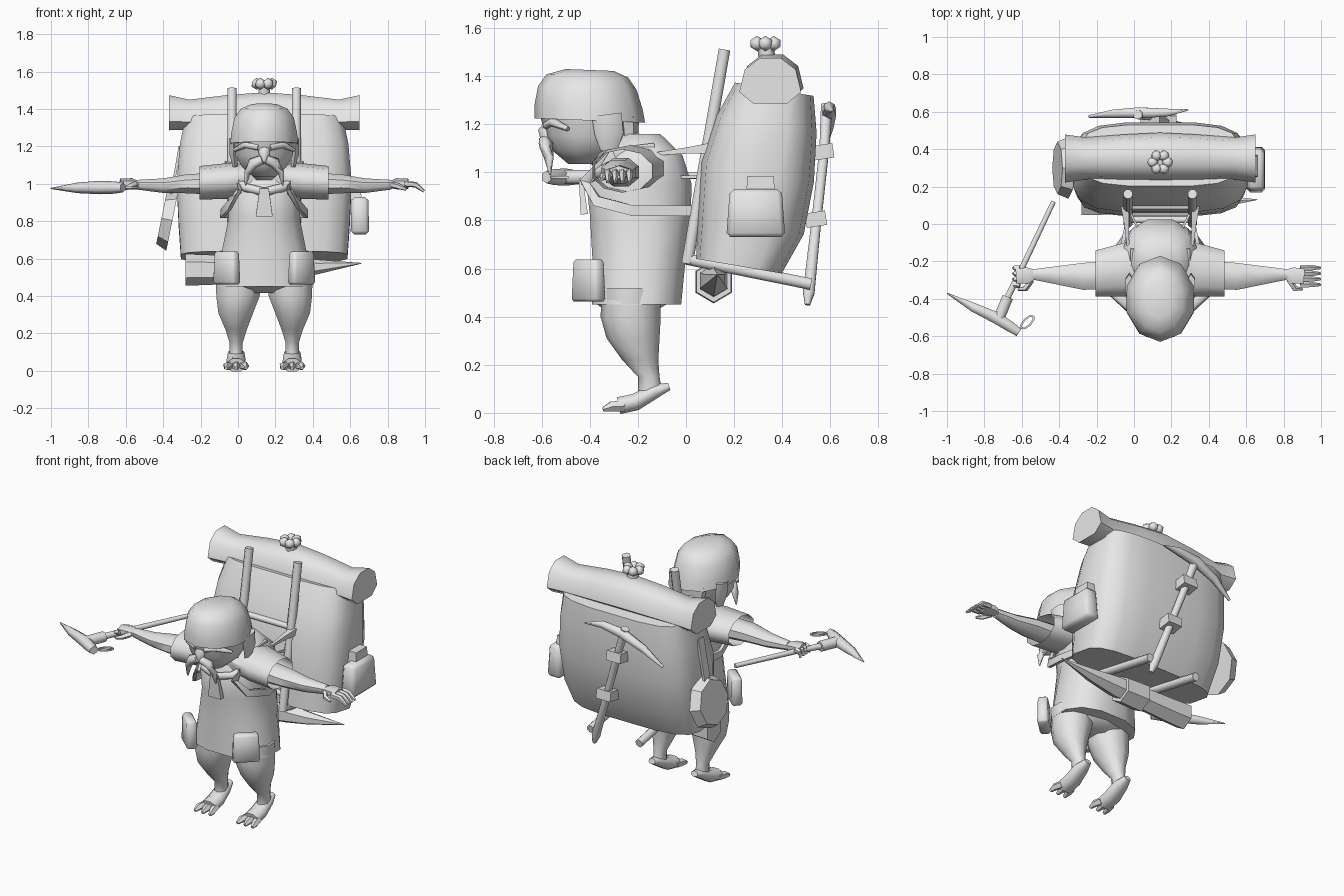
import bpy, bmesh, math
from mathutils import Vector, Matrix

cube = bpy.data.objects.get("Cube")
if cube:
    bpy.data.objects.remove(cube, do_unlink=True)

grey = bpy.data.materials.new("plain grey")
grey.use_nodes = True
grey.diffuse_color = (0.8, 0.8, 0.8, 1)
grey.node_tree.nodes["Principled BSDF"].inputs["Base Color"].default_value = grey.diffuse_color

MID = 0.14  # the figure's own centre line; all x below are measured from it
SIDES = ((1, "left"), (-1, "right"))


def add(name, bm, sharp=50):
    """Turn a bmesh into a finished object."""
    bmesh.ops.translate(bm, verts=bm.verts, vec=(MID, 0, 0))
    bmesh.ops.recalc_face_normals(bm, faces=bm.faces)
    mesh = bpy.data.meshes.new(name)
    bm.to_mesh(mesh)
    bm.free()
    mesh.materials.append(grey)
    obj = bpy.data.objects.new(name, mesh)
    bpy.context.collection.objects.link(obj)
    bpy.ops.object.select_all(action='DESELECT')
    bpy.context.view_layer.objects.active = obj
    obj.select_set(True)
    bpy.ops.object.shade_smooth_by_angle(angle=math.radians(sharp))


def skin(name, loops, cap=True, sharp=50):
    """Bridge a series of equal point loops."""
    bm = bmesh.new()
    rings = [[bm.verts.new(p) for p in loop] for loop in loops]
    n = len(rings[0])
    for low, high in zip(rings, rings[1:]):
        for i in range(n):
            j = (i + 1) % n
            bm.faces.new((low[i], low[j], high[j], high[i]))
    if cap:
        bm.faces.new(rings[0])
        bm.faces.new(rings[-1])
    add(name, bm, sharp)


def power(value, e):
    return math.copysign(abs(value) ** e, value)


def loft(name, axis, rings, n=10, e=1.0, tilt=0.0, wedge=0.0, cap=True):
    """Rings are (position on axis, centre u, centre v, radius u, radius v)."""
    loops = []
    for t, u, v, ru, rv in rings:
        loop = []
        for i in range(n):
            a = math.tau * (i + 0.5) / n
            du, dv = ru * power(math.cos(a), e), rv * power(math.sin(a), e)
            du *= 1 - wedge * math.sin(a)
            if axis == 'z':
                loop.append(Vector((u + du, v + dv, t + tilt * dv)))
            else:
                loop.append(Vector((t, u + du, v + dv)))
        loops.append(loop)
    skin(name, loops, cap)


def tube(name, points, radii, n=6, flat=1.0):
    """Sweep a ring along points; flat scales the upright radius."""
    pts = [Vector(p) for p in points]
    if isinstance(radii, (int, float)):
        radii = [radii] * len(pts)
    loops = []
    for i, p in enumerate(pts):
        d = (pts[min(i + 1, len(pts) - 1)] - pts[max(i - 1, 0)]).normalized()
        up = Vector((0, 1, 0)) if abs(d.z) > 0.85 else Vector((0, 0, 1))
        side = d.cross(up).normalized()
        up = side.cross(d)
        angles = [math.tau * (k + 0.5) / n for k in range(n)]
        loops.append([p + radii[i] * (side * math.cos(a) + up * math.sin(a) * flat)
                      for a in angles])
    skin(name, loops, True, 62)


def box(name, centre, size, taper=1.0, turn=0.0, axis='X', bevel=0.0):
    """A block whose top is scaled by taper."""
    bm = bmesh.new()
    bmesh.ops.create_cube(bm, size=1)
    for v in bm.verts:
        if v.co.z > 0:
            v.co.x *= taper
            v.co.y *= taper
    bmesh.ops.scale(bm, verts=bm.verts, vec=size)
    if bevel:
        bmesh.ops.bevel(bm, geom=bm.edges[:], offset=bevel, segments=1, affect='EDGES')
    bmesh.ops.transform(bm, verts=bm.verts,
                        matrix=Matrix.Translation(centre) @ Matrix.Rotation(turn, 4, axis))
    add(name, bm)


# Coat with a rounded upper back, and the seat of the trousers beneath
loft("coat", 'z', [(.45, 0, -.205, .265, .19), (.65, 0, -.195, .23, .2),
                   (.82, 0, -.19, .195, .215), (.95, 0, -.195, .2, .225),
                   (1.07, 0, -.175, .2, .165), (1.16, 0, -.19, .11, .085)], n=12, e=.8)
loft("trouser_seat", 'z', [(.415, 0, -.23, .1, .09), (.455, 0, -.225, .24, .15),
                           (.5, 0, -.22, .24, .16)], n=10)
tube("neck", [(0, -.2, 1.05), (0, -.4, 1.15)], .11, n=8)

# Scarf with its hanging tail
tube("scarf", [(-.17, -.3, 1.03), (-.1, -.4, .98), (0, -.42, .955),
               (.1, -.4, .98), (.17, -.3, 1.03)], .024, n=6)
box("scarf_tail", (0, -.43, .9), (.09, .03, .15), taper=.55, turn=.1)

# Face, nose and helmet
loft("face", 'z', [(1.035, 0, -.43, .06, .06), (1.09, 0, -.41, .125, .145),
                   (1.15, 0, -.41, .16, .175), (1.25, 0, -.41, .17, .2)], n=10)
tube("nose", [(0, -.56, 1.21), (0, -.58, 1.17), (0, -.575, 1.12)], (.02, .035, .025))
loft("helmet", 'z', [(1.215, 0, -.4, .19, .23), (1.27, 0, -.405, .185, .225),
                     (1.35, 0, -.41, .167, .205), (1.4, 0, -.41, .13, .17),
                     (1.425, 0, -.4, .07, .1)], n=10, tilt=-.04)
tube("neck_guard", [(0, -.24, 1.23), (0, -.235, 1.12)], (.13, .1), n=6, flat=.35)

for s, side in SIDES:
    # Facial hair and helmet flaps
    tube(side + "_moustache", [(s * .01, -.59, 1.13), (s * .06, -.58, 1.11),
                               (s * .09, -.57, 1.06), (s * .1, -.565, .99)],
         (.025, .03, .02, .004))
    tube(side + "_eyebrow", [(s * .03, -.58, 1.195), (s * .1, -.555, 1.21),
                             (s * .16, -.49, 1.18)], (.018, .02, .01))
    tube(side + "_ear_flap", [(s * .165, -.33, 1.24), (s * .165, -.32, 1.16),
                              (s * .155, -.32, 1.09)], (.025, .024, .014), n=6, flat=2.5)

    # Sleeve left open at its end, with the arm inside
    loft(side + "_sleeve", 'x', [(s * .02, -.195, 1.02, .18, .1), (s * .2, -.245, 1.015, .15, .095),
                                 (s * .345, -.265, 1.005, .13, .09)], n=10, cap=False)
    loft(side + "_arm", 'x', [(s * .25, -.27, 1, .08, .065), (s * .41, -.28, 1, .078, .055),
                              (s * .54, -.275, .99, .055, .042),
                              (s * .68, -.27, .995, .03, .028)], n=8)
    # Hand: open on the left, closed on the right
    tube(side + "_palm", [(s * .67, -.27, .995), (s * .71, -.275, 1.0), (s * .77, -.28, 1.0)],
         (.03, .05, .045), flat=.6)
    reach = .1 if s > 0 else .03
    for k in range(4):
        y = -.235 - .03 * k
        tube(f"{side}_finger_{k + 1}", [(s * .75, y, 1.0), (s * (.76 + reach * .5), y, .995),
                                        (s * (.755 + reach), y, .96)], (.017, .016, .008), n=5)
    tube(side + "_thumb", [(s * .69, -.3, .995), (s * .72, -.345, .985), (s * .76, -.35, .97)],
         (.018, .016, .008), n=5)

    # Leg, raised heel and toes
    x = s * .15
    loft(side + "_leg", 'z', [(.52, s * .135, -.23, .13, .12), (.4, s * .14, -.23, .122, .125),
                              (.31, s * .152, -.22, .098, .11), (.22, s * .15, -.19, .06, .075),
                              (.15, x, -.155, .037, .045), (.09, x, -.15, .037, .05)], n=10)
    tube(side + "_foot", [(x, -.07, .11), (x, -.13, .09), (x, -.21, .045), (x, -.28, .03)],
         (.024, .047, .055, .055), n=8, flat=.7)
    for k in (-1, 0, 1):
        tube(f"{side}_toe_{k + 2}", [(x + k * .035, -.26, .028), (x + k * .049, -.31, .026),
                                     (x + k * .053, -.345, .014)], (.024, .022, .01), n=5)

    # Flat coat pouch, set slantwise on the front corner
    box(side + "_pouch", (s * .2, -.405, .55), (.16, .065, .175), taper=.9,
        turn=s * .75, axis='Z', bevel=.012)

    # Carrying straps
    tube(side + "_chest_strap", [(s * .15, -.13, 1.1), (s * .15, -.3, 1.08), (s * .13, -.42, .96),
                                 (s * .19, -.37, .88), (s * .225, -.22, .84), (s * .17, .04, .84)],
         .014, n=4, flat=2.2)
    tube(side + "_shoulder_strap", [(s * .17, -.14, 1.075), (s * .18, .0, 1.09),
                                    (s * .19, .1, 1.1)], (.008, .018, .03), n=4)
    tube(side + "_back_cord", [(s * .12, -.02, .98), (s * .17, .08, .98)], .008, n=4)

    # Pack frame
    tube(side + "_frame_upright", [(s * .172, .16, 1.51), (s * .172, .005, .62)], .026, n=8)
    tube(side + "_frame_foot", [(s * .172, .0, .64), (s * .172, .52, .535)], .026, n=8)

for k in range(3):
    z = .72 + .2 * k
    y = .005 + (z - .62) * .174
    tube(f"frame_rung_{k + 1}", [(-.17, y, z), (.17, y, z)], .02, n=6)

# Rucksack
loft("rucksack", 'z', [(.61, 0, .22, .45, .18), (.78, 0, .27, .462, .222),
                       (1.0, 0, .298, .472, .236), (1.2, 0, .335, .455, .21),
                       (1.345, 0, .367, .425, .165)], n=16, e=.55, tilt=-.17)

# Bedroll with flared ends and a knot on top
loft("bedroll", 'x', [(-.51, .35, 1.38, .125, .1), (-.4, .35, 1.37, .11, .085),
                      (-.2, .355, 1.385, .12, .095), (0, .36, 1.395, .125, .1),
                      (.2, .355, 1.385, .12, .095), (.4, .35, 1.37, .11, .085),
                      (.51, .35, 1.38, .125, .1)], n=8, e=.8, wedge=.25)
tube("bedroll_tie", [(0, .34, 1.44), (0, .33, 1.53)], .035)
for k in range(6):
    a = math.tau * k / 6
    bm = bmesh.new()
    bmesh.ops.create_icosphere(bm, subdivisions=1, radius=.032)
    bmesh.ops.translate(bm, verts=bm.verts,
                        vec=(.04 * math.cos(a), .33 + .04 * math.sin(a), 1.535))
    add(f"knot_lobe_{k + 1}", bm)

# Side bags on the rucksack
box("left_side_bag", (.512, .29, .83), (.1, .245, .2), taper=.88, bevel=.018)
box("left_bag_flap", (.49, .31, .95), (.06, .12, .07), taper=.9)
bm = bmesh.new()
bmesh.ops.create_cone(bm, cap_ends=True, segments=8, radius1=.165, radius2=.14, depth=.06)
bmesh.ops.transform(bm, verts=bm.verts, matrix=Matrix.Translation((-.52, .3, .81))
                    @ Matrix.Rotation(-math.pi / 2 + .2, 4, 'Y'))
add("right_side_bag", bm, 30)
tube("right_bag_strap", [(-.45, .3, 1.2), (-.5, .3, .92)], .01, n=4, flat=4)

# Tapered bundle slung under the rucksack
loft("bundle", 'x', [(-.42, .115, .54, .078, .085), (-.28, .115, .54, .075, .08),
                     (.1, .115, .55, .065, .065), (.28, .12, .555, .045, .04),
                     (.52, .13, .575, .002, .002)], n=6)
loft("bundle_wrap", 'x', [(-.1, .115, .545, .088, .09), (.06, .115, .545, .083, .085)], n=6)

# Spare pickaxe strapped aslant to the back
tube("spare_handle", [(-.12, .585, 1.28), (-.06, .575, 1.1), (.045, .54, .78), (.14, .51, .5),
                      (.155, .505, .45)], (.026, .022, .022, .026, .012), n=8)
tube("spare_pick_head", [(-.38, .575, 1.1), (-.25, .59, 1.19), (-.11, .595, 1.25),
                         (.03, .595, 1.27), (.15, .61, 1.255)],
     (.008, .025, .033, .025, .004))
for k, (x, y, z) in enumerate(((-.055, .57, 1.085), (.037, .54, .805))):
    box(f"spare_loop_{k + 1}", (x, y, z), (.1, .085, .06), turn=.15)

# Pickaxe held in the right hand
tube("held_handle", [(-.57, .12, .985), (-.76, -.28, .985), (-.82, -.4, .98)],
     (.014, .017, .019), n=8)
tube("held_socket", [(-.815, -.39, .98), (-.86, -.5, .98)], .032, n=8)
tube("held_pick_head", [(-1.14, -.37, .975), (-1.0, -.445, .978), (-.88, -.5, .98),
                        (-.8, -.55, .98), (-.755, -.58, .98)],
     (.003, .028, .036, .033, .026))
loop = [(-.71 + .032 * math.cos(a) - .014 * math.sin(a),
         -.525 + .032 * math.cos(a) + .014 * math.sin(a), .98)
        for a in (math.tau * k / 8 for k in range(9))]
tube("held_wrist_loop", loop, .007, n=4)
